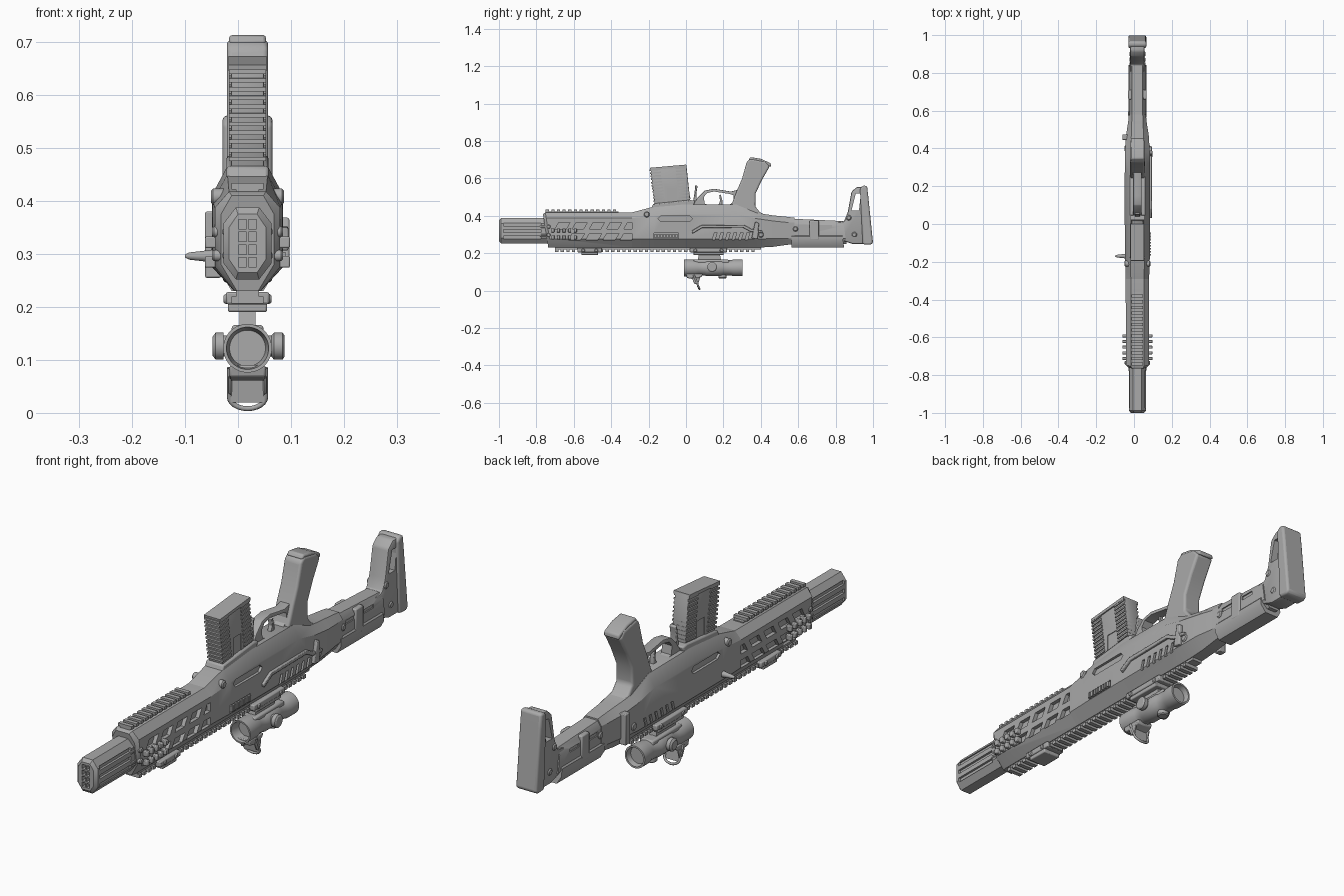
import bpy, bmesh, math
from mathutils import Matrix, Vector

cube = bpy.data.objects.get("Cube")
if cube:
    bpy.data.objects.remove(cube)

CX = 0.018          # centre plane of the main body
parts = []

grey = bpy.data.materials.new("gunmetal grey")
grey.use_nodes = True
grey.diffuse_color = (0.4, 0.4, 0.4, 1)
grey.node_tree.nodes["Principled BSDF"].inputs["Base Color"].default_value = (0.4, 0.4, 0.4, 1)


def part(name, bm, bevel=0, segs=2, cut=None):
    """Turn a bmesh into a finished object, optionally bevelled and cut."""
    bmesh.ops.recalc_face_normals(bm, faces=bm.faces)
    me = bpy.data.meshes.new(name)
    bm.to_mesh(me)
    bm.free()
    me.materials.append(grey)
    ob = bpy.data.objects.new(name, me)
    ob.location.x = CX
    bpy.context.collection.objects.link(ob)
    if bevel:
        m = ob.modifiers.new("bevel", 'BEVEL')
        m.width, m.segments, m.limit_method = bevel, segs, 'ANGLE'
    if cut:
        m = ob.modifiers.new("cut", 'BOOLEAN')
        m.object, m.operation, m.solver = cut, 'DIFFERENCE', 'EXACT'
        bpy.context.view_layer.update()
        ev = ob.evaluated_get(bpy.context.evaluated_depsgraph_get())
        new = bpy.data.meshes.new_from_object(ev)
        ob.modifiers.clear()
        ob.data = new
        bpy.data.objects.remove(cut)
    parts.append(ob)
    return ob


def cutter(bm):
    ob = part("cutter", bm)
    ob.hide_render = True
    parts.remove(ob)
    return ob


def prism(bm, pts, x0, x1, both=False):
    """Side profile of (y, z) points extruded across x, mirrored if asked."""
    for a, b in [(x0, x1), (-x1, -x0)][:2 if both else 1]:
        r0 = [bm.verts.new((a, y, z)) for y, z in pts]
        r1 = [bm.verts.new((b, y, z)) for y, z in pts]
        bm.faces.new(r0)
        bm.faces.new(r1[::-1])
        for i in range(len(pts)):
            j = (i + 1) % len(pts)
            bm.faces.new((r0[i], r0[j], r1[j], r1[i]))
    return bm


def rect(y0, y1, z0, z1, lean=0):
    return [(y0, z0), (y1, z0), (y1 + lean, z1), (y0 + lean, z1)]


def plate(name, pts, hw, bevel=0, cut=None, segs=2):
    return part(name, prism(bmesh.new(), pts, -hw, hw), bevel, segs, cut)


def loft(name, stations, cut=None, bevel=0):
    """Eight-sided sections: y, bottom, top, half width, top flat, top drop, bottom flat, bottom rise, lean."""
    bm, rings = bmesh.new(), []
    for y, zb, zt, w, wt, ct, wb, cb, lean in stations:
        half = [(wb, zb), (w, zb + cb), (w, zt - ct), (wt, zt)]
        sec = half + [(-x, z) for x, z in half[::-1]]
        rings.append([bm.verts.new((x, y + lean * (zt - z), z)) for x, z in sec])
    for r, s in zip(rings, rings[1:]):
        for i in range(8):
            j = (i + 1) % 8
            bm.faces.new((r[i], r[j], s[j], s[i]))
    bm.faces.new(rings[0])
    bm.faces.new(rings[-1])
    return part(name, bm, bevel, 2, cut)


def lathe(name, profile, at, axis='y', sides=32):
    """Turn (distance, radius) points about an axis."""
    rot = {'y': Matrix.Rotation(-math.pi / 2, 4, 'X'), 'x': Matrix.Rotation(math.pi / 2, 4, 'Y'),
           'z': Matrix()}[axis]
    bm = bmesh.new()
    rings = [[bm.verts.new(Matrix.Translation(at) @ rot @ Vector((
        r * math.cos((k + .5) * math.tau / sides), r * math.sin((k + .5) * math.tau / sides), d)))
        for k in range(sides)] for d, r in profile]
    for a, b in zip(rings, rings[1:]):
        for i in range(sides):
            j = (i + 1) % sides
            bm.faces.new((a[i], a[j], b[j], b[i]))
    bm.faces.new(rings[0])
    bm.faces.new(rings[-1])
    return part(name, bm)


def pins(name, spots, r, reach):
    for y, z in spots:
        lathe(name, [(-reach, r * .7), (-reach + .004, r), (reach - .004, r), (reach, r * .7)], (0, y, z), 'x', 12)


# Muzzle shroud with long side grooves and a honeycomb of vents in the end
bm = bmesh.new()
for z in (.285, .32, .355):
    prism(bm, rect(-.975, -.775, z - .008, z + .008), .036, .06, True)
for i in range(4):
    z = .284 + i * .024
    prism(bm, rect(-1.02, -.96, z - .009, z + .009), .002, .017, True)
loft("muzzle_shroud", [(-1, .265, .375, .035, .018, .025, .018, .025, 0),
                       (-.988, .252, .388, .045, .022, .03, .022, .03, 0),
                       (-.74, .252, .388, .045, .022, .03, .022, .03, 0)], cutter(bm))

# Handguard with two rows of slanted vents
bm = bmesh.new()
for i in range(5):
    y = -.70 + i * .092
    prism(bm, rect(y, y + .06, .33, .365, .02), .046, .1, True)
    if i:
        prism(bm, rect(y - .02, y + .045, .272, .305, .02), .046, .1, True)
loft("handguard", [(-.765, .23, .41, .05, .03, .035, .02, .05, .16),
                   (-.752, .23, .418, .061, .035, .03, .025, .045, .16),
                   (-.26, .23, .418, .062, .035, .03, .025, .045, 0)], cutter(bm))
pins("front_bolt", [(-.735, .297), (-.735, .342)], .011, .067)
for s in (-1, 1):
    for z in (.297, .342):
        lathe("muzzle_bolt", [(-.02, .007), (-.014, .01), (.03, .01)], (s * .038, -.76, z), 'y', 10)

# Side rail teeth near the front
bm = bmesh.new()
for i in range(5):
    for z in (.285, .322):
        y = -.72 + i * .03
        prism(bm, rect(y, y + .016, z - .011, z + .011), .055, .08, True)
part("side_rail_teeth", bm, .003)

# Toothed rails above and below
for name, y0, y1, za, zb, zc in [("upper_rail", -.75, -.36, .41, .422, .434),
                                 ("lower_rail", -.70, .40, .235, .22, .206)]:
    bm = prism(bmesh.new(), rect(y0, y1, min(za, zb), max(za, zb)), -.022, .022)
    for i in range(int((y1 - y0) / .03)):
        y = y0 + i * .03
        prism(bm, rect(y, y + .017, min(zb, zc), max(zb, zc)), -.03, .03)
    part(name, bm)

# Receiver with recessed panels and slanted grip slots
bm = bmesh.new()
prism(bm, [(-.15, .385), (-.135, .37), (.02, .37), (.035, .385), (.02, .40), (-.135, .40)], .056, .1, True)
for i in range(6):
    y = .14 + i * .035
    prism(bm, rect(y, y + .014, .27, .31, .012), .058, .1, True)
prism(bm, rect(-.17, -.04, .278, .308), .056, .1)
loft("receiver", [(-.29, .23, .418, .062, .035, .03, .025, .045, 0),
                  (-.17, .23, .45, .066, .038, .05, .025, .045, 0),
                  (0, .23, .462, .067, .04, .05, .025, .045, 0),
                  (.27, .23, .46, .067, .04, .05, .025, .045, 0),
                  (.38, .23, .415, .066, .04, .03, .025, .045, 0),
                  (.47, .235, .402, .06, .032, .03, .025, .045, 0),
                  (.54, .245, .395, .049, .03, .03, .025, .035, 0),
                  (.58, .25, .39, .045, .028, .025, .025, .03, 0)], cutter(bm))
pins("receiver_pin", [(-.21, .408), (.40, .30)], .016, .069)
plate("magazine_well", [(-.19, .43), (.03, .43), (.05, .48), (.02, .485), (-.175, .465)], .04, .006)

# Ribbed magazine
plate("magazine", [(-.165, .44), (.025, .46), (.002, .672), (-.19, .655)], .031, .004,
      cutter(prism(bmesh.new(), rect(-.1, -.05, .47, .545), .028, .05, True)))
bm = bmesh.new()
for i in range(11):
    z, y = .475 + i * .0165, -.004 * i * .55
    prism(bm, [(-.173 + y, z), (-.115 + y, z + .005), (-.115 + y, z + .013), (-.173 + y, z + .008)], -.035, .035)
    prism(bm, [(-.035 + y, z + .01), (.023 + y, z + .015), (.023 + y, z + .022), (-.035 + y, z + .018)], -.035, .035)
part("magazine_ribs", bm)
plate("magazine_floor", [(-.191, .645), (.003, .661), (.001, .674), (-.193, .657)], .036)

# Bolt release, trigger and guard
plate("bolt_release", [(.035, .46), (.06, .46), (.055, .52), (.062, .56), (.05, .565), (.045, .52)], .014, .003)
plate("trigger_guard", [(.03, .45), (.29, .45), (.28, .54), (.24, .53), (.15, .545), (.10, .535), (.065, .50)],
      .022, .004, cutter(prism(bmesh.new(), [(.10, .465), (.125, .458), (.23, .458), (.255, .475), (.255, .51),
                                             (.235, .517), (.15, .53), (.112, .522), (.095, .50)], -.1, .1)))
plate("trigger", [(.165, .44), (.195, .44), (.195, .48), (.185, .515), (.177, .51), (.182, .48)], .009, .002)

# Raked pistol grip, flaring into the receiver
plate("pistol_grip", [(.23, .43), (.45, .39), (.395, .42), (.37, .45), (.372, .52), (.405, .59), (.448, .665),
                      (.425, .69), (.345, .706), (.325, .69), (.30, .60), (.272, .535), (.255, .49)], .039, .02, segs=4)
plate("grip_cap", [(.333, .698), (.455, .662), (.452, .682), (.40, .705), (.345, .714)], .035, .006)

# Buffer section and stock body
bm = bmesh.new()
for y in (.60, .72):
    prism(bm, rect(y, y + .06, .335, .35), .038, .06, True)
loft("stock_tube", [(.56, .25, .385, .043, .028, .025, .02, .03, 0),
                    (.84, .25, .372, .043, .028, .025, .02, .03, .15)], cutter(bm))
loft("stock_cheek", [(.565, .23, .30, .048, .04, .01, .03, .03, 0),
                     (.835, .23, .30, .048, .04, .01, .03, .03, .15)])
pins("stock_pin", [(.68, .31), (.585, .33)], .014, .049)
plate("stock_latch", rect(.66, .71, .27, .375), .049, .005)

# Shoulder stock with an open strut and a rounded pad
plate("shoulder_stock", [(.80, .365), (.845, .37), (.865, .42), (.885, .53), (.915, .555), (.955, .555),
                         (.97, .25), (.89, .25), (.83, .27)], .038, .008,
      cutter(prism(bmesh.new(), [(.885, .43), (.925, .43), (.935, .52), (.908, .52)], -.1, .1)))
plate("shoulder_pad", [(.93, .545), (.945, .562), (.968, .56), (.975, .50), (1, .255), (.985, .245), (.945, .248)],
      .047, .012, segs=3)
pins("shoulder_bolt", [(.87, .39), (.90, .30)], .014, .042)

# Dust cover lip and toothed bar on the left side
prism_bar = bmesh.new()
prism(prism_bar, [(.03, .32), (.08, .35), (.31, .352), (.35, .33), (.41, .32), (.41, .308),
                  (.345, .315), (.305, .337), (.085, .335), (.035, .305)], .06, .077)
part("cover_lip", prism_bar, .003)
bm = bmesh.new()
for i in range(8):
    prism(bm, rect(-.168 + i * .016, -.158 + i * .016, .282, .304), .05, .072)
part("ejector_teeth", bm)
plate_bm = prism(bmesh.new(), [(.35, .28), (.385, .275), (.39, .36), (.37, .37)], .06, .079)
part("left_selector", plate_bm, .004)

# Charging handle and rear catch on the right side
lathe("charging_handle", [(-.118, .003), (-.11, .007), (-.085, .01), (-.055, .014)], (0, -.17, .296), 'x', 12)
part("rear_catch", prism(bmesh.new(), rect(.445, .475, .255, .38), -.08, -.05), .003)

# Clamps hanging from the lower rail
for y0, y1 in ((-.58, -.45), (.02, .22)):
    bm = bmesh.new()
    prism(bm, rect(y0, y1, .205, .228), -.041, .041)
    prism(bm, rect(y0 + .02, y1 - .02, .19, .208), -.037, .037)
    part("rail_clamp", bm, .004)
    pins("clamp_screw", [(y0 + .03, .215), (y1 - .03, .215)], .01, .045)

# Optic: post, hollow-ended tube, turrets
plate("optic_post", [(.06, .15), (.19, .15), (.18, .2), (.07, .2)], .015)
lathe("optic_tube", [(.03, .034), (.0, .038), (-.012, .04), (-.012, .046), (.05, .046), (.07, .041), (.10, .041),
                     (.11, .045), (.19, .045), (.20, .041), (.24, .041), (.255, .045), (.302, .045),
                     (.302, .038), (.28, .034)], (0, 0, .122))
plate("optic_saddle", rect(.04, .23, .10, .166), .03, .006)
lathe("side_turrets", [(-.066, .018), (-.06, .026), (-.045, .026), (-.045, .02), (.045, .02), (.05, .026),
                       (.066, .026), (.07, .02)], (0, .14, .126), 'x', 20)
lathe("lower_turret", [(.066, .018), (.07, .022), (.09, .022)], (0, .195, 0), 'z', 20)

# Small reflex sight under the optic
plate("reflex_base", [(0, .09), (.09, .09), (.085, .075), (.05, .06), (.005, .068)], .034, .004)
cu = bpy.data.curves.new("reflex_frame", 'CURVE')
cu.dimensions, cu.bevel_depth, cu.bevel_resolution = '3D', .005, 2
sp = cu.splines.new('POLY')
path = [(.034, .085)] + [(.034 * math.cos(a), .03 - .022 * math.sin(a))
                         for a in (math.pi * k / 12 for k in range(13))] + [(-.034, .085)]
sp.points.add(len(path) - 1)
for p, (x, z) in zip(sp.points, path):
    p.co = (x, .055 - z * .4 + .02, z, 1)
cu.materials.append(grey)
frame = bpy.data.objects.new("reflex_frame", cu)
frame.location.x = CX
bpy.context.collection.objects.link(frame)
plate("reflex_lens", [(.052, .075), (.056, .075), (.064, .02), (.06, .02)], .032)
plate("reflex_hood", [(.03, .07), (.075, .07), (.065, .035), (.045, .035)], .036, .003,
      cutter(prism(bmesh.new(), rect(.0, .1, .0, .1), -.031, .031)))

# Smooth the rounded parts, keeping hard edges crisp
bpy.ops.object.select_all(action='DESELECT')
for ob in parts:
    ob.select_set(True)
bpy.context.view_layer.objects.active = parts[0]
bpy.ops.object.shade_smooth_by_angle(angle=math.radians(32))
